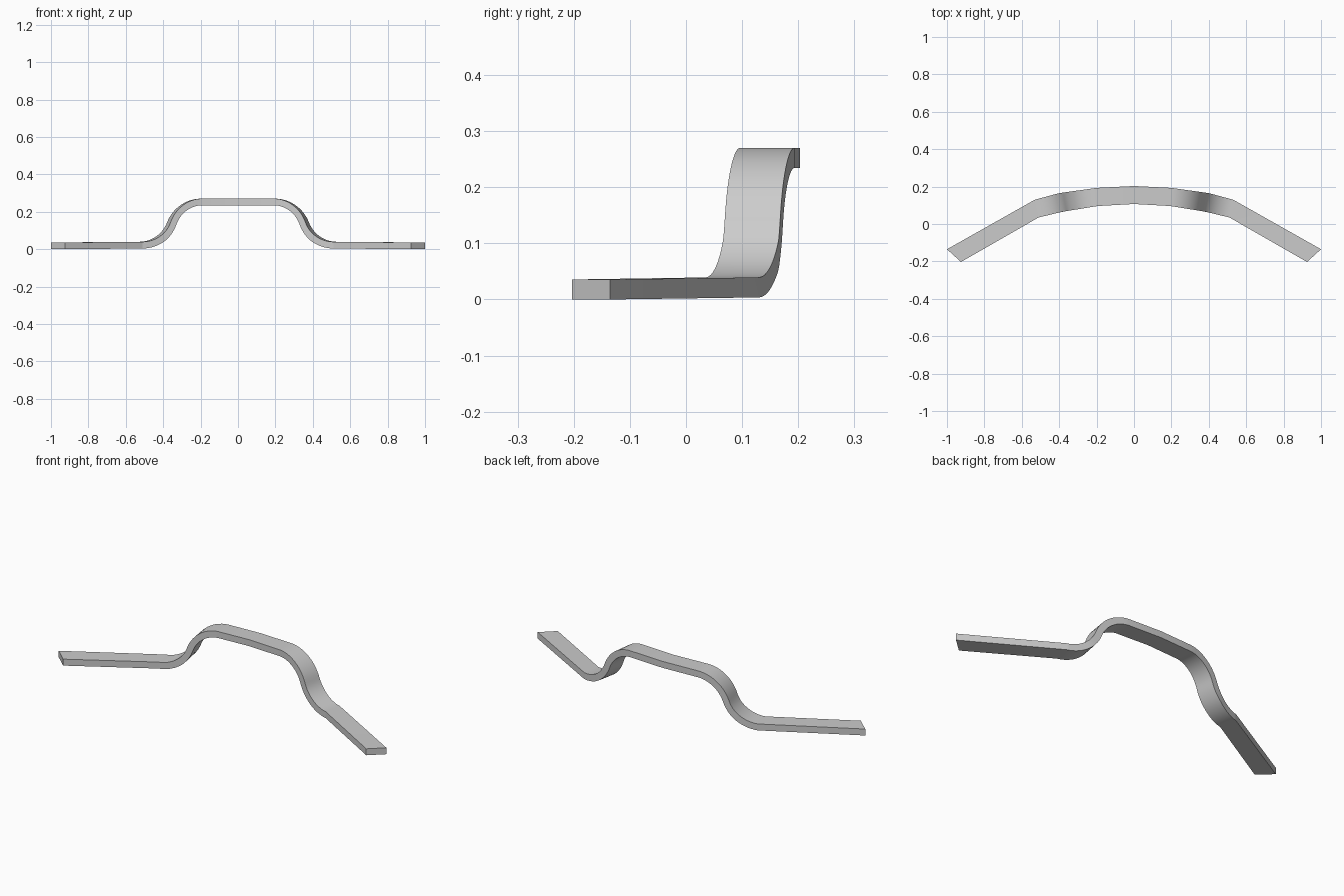
import bpy, bmesh, math

if "Cube" in bpy.data.objects:
    bpy.data.objects.remove(bpy.data.objects["Cube"])

# plan shape: back-edge x, back y, front y, inward shift of the front edge
PLAN = [(0.0, 0.203, 0.107, 0.0), (0.2, 0.193, 0.096, 0.005),
        (0.4, 0.165, 0.066, 0.02), (0.53, 0.13, 0.035, 0.02),
        (1.0, -0.135, -0.203, 0.075)]
HALF = 0.0178  # half the strip thickness


def plan_at(x):
    for a, b in zip(PLAN, PLAN[1:]):
        if x <= b[0] + 1e-6:
            break
    t = (x - a[0]) / (b[0] - a[0])
    return [p + (q - p) * t for p, q in zip(a[1:], b[1:])]


# side profile centreline: flat top, S-bend of two equal arcs, flat leg
x0, x1, z_top, z_low = 0.195, 0.53, 0.2525, 0.0215
run, drop = x1 - x0, z_top - z_low
sweep = 2 * math.atan2(drop, run)
radius = run / (2 * math.sin(sweep))
N = 14
path = [(0.0, z_top, 0.0)]
for i in range(N + 1):
    a = sweep * i / N
    path.append((x0 + radius * math.sin(a), z_top - radius * (1 - math.cos(a)), a))
for i in range(N - 1, -1, -1):
    a = sweep * i / N
    path.append((x1 - radius * math.sin(a), z_low + radius * (1 - math.cos(a)), a))
path.append((1.0, 0.0178, 0.0))

# bent strip, right half
bm = bmesh.new()
rings = []
for x, z, a in path:
    ring = []
    for side, front in ((1, 0), (1, 1), (-1, 1), (-1, 0)):
        px = x + side * HALF * math.sin(a)
        pz = z + side * HALF * math.cos(a)
        back_y, front_y, shift = plan_at(px)
        ring.append(bm.verts.new((px - shift * front, front_y if front else back_y, pz)))
    rings.append(ring)
for r, s in zip(rings, rings[1:]):
    for k in range(4):
        bm.faces.new((r[k], r[(k + 1) % 4], s[(k + 1) % 4], s[k]))
bm.faces.new(rings[-1])

# other half mirrored and welded in the middle
geom = bm.verts[:] + bm.edges[:] + bm.faces[:]
bmesh.ops.mirror(bm, geom=geom, axis='X', merge_dist=0.0005)
bmesh.ops.remove_doubles(bm, verts=bm.verts[:], dist=0.0005)
bmesh.ops.recalc_face_normals(bm, faces=bm.faces[:])
mesh = bpy.data.meshes.new("bent_strip")
bm.to_mesh(mesh)
bm.free()
strip = bpy.data.objects.new("bent_strip", mesh)
bpy.context.collection.objects.link(strip)
bpy.context.view_layer.objects.active = strip
strip.select_set(True)
bpy.ops.object.shade_smooth_by_angle(angle=math.radians(15))
